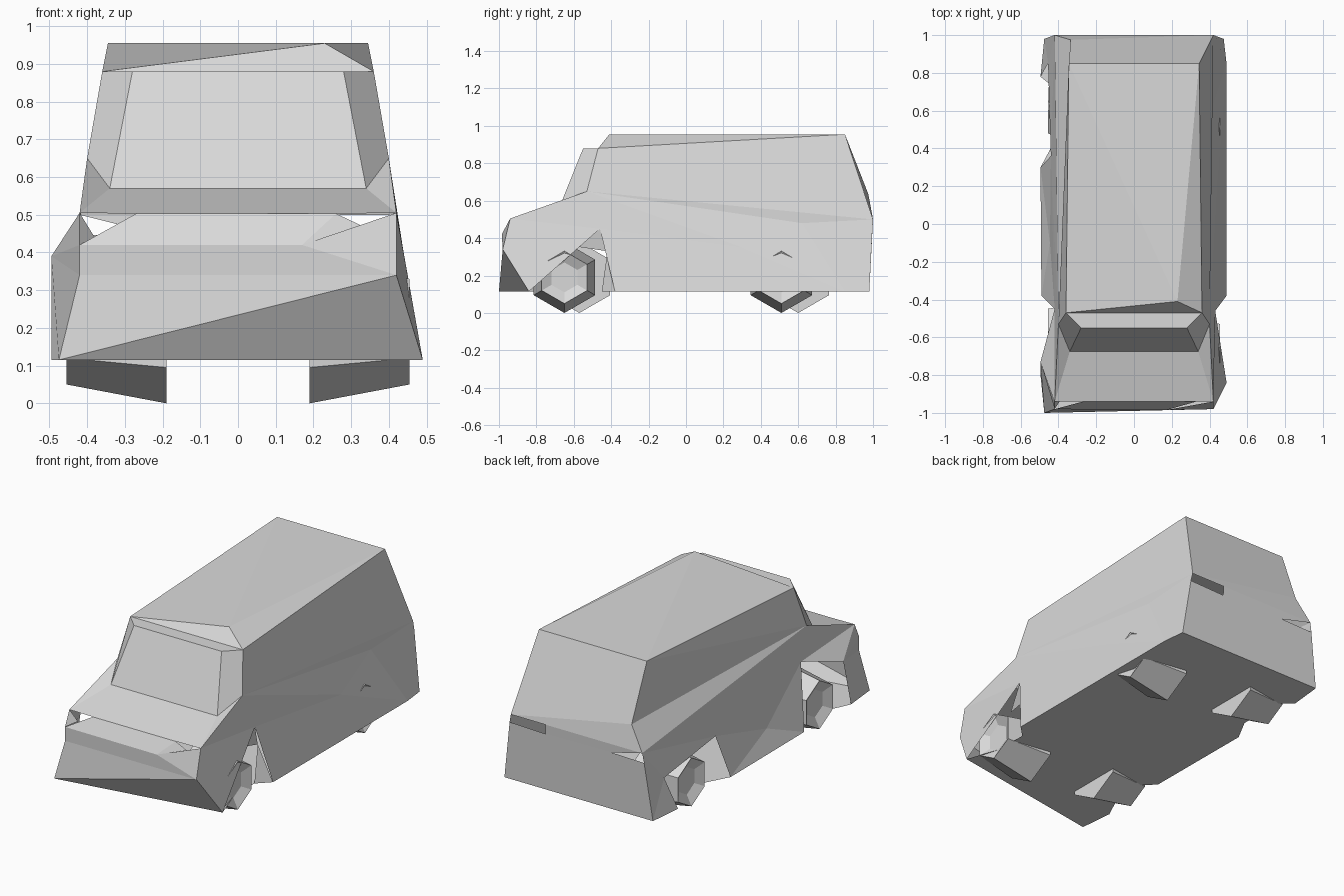
import bpy, bmesh, math
from mathutils import Vector

cube = bpy.data.objects.get("Cube")
if cube:
    bpy.data.objects.remove(cube, do_unlink=True)

grey = bpy.data.materials.new("plain_grey")
grey.use_nodes = True
colour = (0.7, 0.7, 0.7, 1)
grey.diffuse_color = colour
grey.node_tree.nodes["Principled BSDF"].inputs["Base Color"].default_value = colour

P = {}


def pair(name, x, y, z):
    """Corner on both sides: r is +x, l is -x."""
    P[name + "_r"] = (x, y, z)
    P[name + "_l"] = (-x, y, z)


def finish(name, bm):
    bmesh.ops.recalc_face_normals(bm, faces=bm.faces)
    mesh = bpy.data.meshes.new(name)
    bm.to_mesh(mesh)
    bm.free()
    mesh.materials.append(grey)
    ob = bpy.data.objects.new(name, mesh)
    bpy.context.collection.objects.link(ob)
    return ob


def shell(name, *panels):
    """Join panels given as strings of corner names."""
    bm = bmesh.new()
    verts = {}
    for panel in panels:
        keys = panel.split()
        for k in keys:
            if k not in verts:
                verts[k] = bm.verts.new(P[k])
        bm.faces.new([verts[k] for k in keys])
    return finish(name, bm)


# Corners shared by both sides
pair("nose", 0.42, -0.98, 0.34)
pair("hood", 0.42, -0.94, 0.505)
pair("cowl", 0.40, -0.53, 0.65)
pair("glass_low", 0.34, -0.675, 0.57)
pair("glass_top", 0.28, -0.55, 0.88)
pair("visor", 0.36, -0.47, 0.88)
pair("roof_back", 0.345, 0.85, 0.955)
pair("tail", 0.42, 1.0, 0.5)
pair("tail_low", 0.475, 0.98, 0.115)
pair("sill_front", 0.49, -0.38, 0.115)
pair("well_front", 0.42, -0.64, 0.115)
pair("well_back", 0.42, -0.45, 0.115)

# Corners that differ from side to side
P.update(
    chin_l=(-0.475, -1.0, 0.115), chin_r=(0.49, -0.84, 0.115),
    grille_l=(-0.42, -0.98, 0.42), grille_r=(0.17, -0.985, 0.42),
    lip_l=(-0.27, -0.94, 0.503), lip_r=(0.26, -0.94, 0.503),
    lamp_l=(-0.38, -0.92, 0.44), lamp_r=(0.33, -0.94, 0.47),
    roof_front=(0.23, -0.41, 0.955), tail_high_l=(-0.335, 0.975, 0.635),
    fender_l=(-0.495, -0.73, 0.39), fender_low_l=(-0.495, -0.80, 0.115),
    arch_l=(-0.42, -0.45, 0.475), arch_r=(0.43, -0.46, 0.45),
    liner_front_r=(0.36, -0.62, 0.36), liner_back_r=(0.42, -0.42, 0.33),
    flank_l=(-0.445, -0.10, 0.23),
    rear_arch_front_l=(-0.44, 0.36, 0.36), rear_arch_back_l=(-0.455, 0.85, 0.31),
    sill_mid_l=(-0.495, 0.30, 0.115), sill_back_l=(-0.495, 0.78, 0.115),
    rear_well_front_l=(-0.42, 0.44, 0.115), rear_well_back_l=(-0.42, 0.72, 0.115),
    bulge_r=(0.447, 0.30, 0.35), hip_r=(0.415, 0.62, 0.48),
    sill_back_r=(0.49, 0.85, 0.115),
    slot_a=(0.20, 1.0, 0.5), slot_b=(0.20, 0.997, 0.445), slot_c=(0.43, 0.997, 0.452),
    notch_a=(-0.22, 0.997, 0.45), notch_b=(-0.43, 0.997, 0.445),
)

# Front end, with open lamp corners
shell("front_end",
      "chin_l chin_r nose_r", "chin_l nose_r nose_l",
      "nose_l nose_r grille_r grille_l", "grille_l grille_r lip_r lip_l",
      "grille_r nose_r hood_r", "grille_r lamp_r lip_r", "grille_l lamp_l hood_l")
shell("hood", "hood_l lip_l lip_r hood_r glass_low_r glass_low_l",
      "hood_l glass_low_l cowl_l", "hood_r cowl_r glass_low_r")

# Windscreen, pillars and the stepped roof
shell("windscreen", "glass_low_l glass_low_r glass_top_r glass_top_l")
shell("pillars", *[f"glass_low_{s} cowl_{s} visor_{s} glass_top_{s}" for s in "lr"])
shell("roof", "glass_top_l glass_top_r visor_r visor_l",
      "visor_l visor_r roof_front", "visor_l roof_front roof_back_l",
      "roof_front roof_back_r roof_back_l", "visor_r roof_back_r roof_front")

# Closed side with one open front arch
shell("side_panel_right",
      "nose_r chin_r arch_r hood_r", "hood_r arch_r cowl_r",
      "cowl_r tail_r roof_back_r visor_r",
      "cowl_r arch_r bulge_r", "cowl_r bulge_r hip_r", "cowl_r hip_r tail_r",
      "arch_r sill_front_r bulge_r", "sill_front_r sill_back_r bulge_r",
      "bulge_r sill_back_r hip_r", "hip_r sill_back_r tail_low_r slot_c tail_r")
shell("arch_liner_right", "arch_r liner_front_r liner_back_r",
      "liner_back_r sill_front_r well_back_r")

# Side with two open wheel arches
shell("side_panel_left",
      "chin_l nose_l fender_l fender_low_l", "nose_l grille_l fender_l",
      "grille_l hood_l fender_l", "hood_l arch_l fender_l", "hood_l cowl_l arch_l",
      "cowl_l visor_l roof_back_l", "cowl_l roof_back_l tail_high_l",
      "cowl_l tail_high_l tail_l", "cowl_l tail_l rear_arch_front_l",
      "cowl_l rear_arch_front_l arch_l",
      "arch_l rear_arch_front_l flank_l", "arch_l flank_l sill_front_l",
      "flank_l rear_arch_front_l sill_mid_l", "flank_l sill_mid_l sill_front_l",
      "rear_arch_front_l tail_l rear_arch_back_l",
      "rear_arch_back_l tail_l notch_b tail_low_l", "rear_arch_back_l tail_low_l sill_back_l")

# Rear with lamp slots left open
shell("rear_end",
      "roof_back_l roof_back_r tail_r tail_high_l", "tail_high_l tail_r slot_a tail_l",
      "tail_l slot_a slot_b notch_a", "notch_a slot_b slot_c tail_low_r",
      "notch_a tail_low_r tail_low_l notch_b")

# Floor, cut back at the open arches
shell("floor",
      "chin_l chin_r well_front_r well_back_r sill_front_r sill_back_r tail_low_r "
      "tail_low_l sill_back_l rear_well_back_l rear_well_front_l sill_mid_l "
      "sill_front_l well_back_l well_front_l fender_low_l")


def wheel(name, side, y):
    """Faceted wheel, wide on the inside, with a sunken hub."""
    bm = bmesh.new()
    rings = []
    for x, radius in ((0.19, 0.19), (0.455, 0.14)):
        ring = []
        for i in range(6):
            a = math.tau * i / 6 - math.pi / 2
            ring.append(bm.verts.new(Vector((side * x, y + radius * math.cos(a),
                                             0.19 + radius * math.sin(a)))))
        rings.append(ring)
    inner, outer = rings
    bm.faces.new(inner)
    hub = bm.faces.new(outer)
    for i in range(6):
        j = (i + 1) % 6
        bm.faces.new((inner[i], inner[j], outer[j], outer[i]))
    bmesh.ops.recalc_face_normals(bm, faces=bm.faces)
    bmesh.ops.inset_region(bm, faces=[hub], thickness=0.06, depth=-0.03)
    finish(name, bm)


for label, side, front, rear in (("right", 1, -0.65, 0.51), ("left", -1, -0.57, 0.6)):
    wheel("front_wheel_" + label, side, front)
    wheel("rear_wheel_" + label, side, rear)
